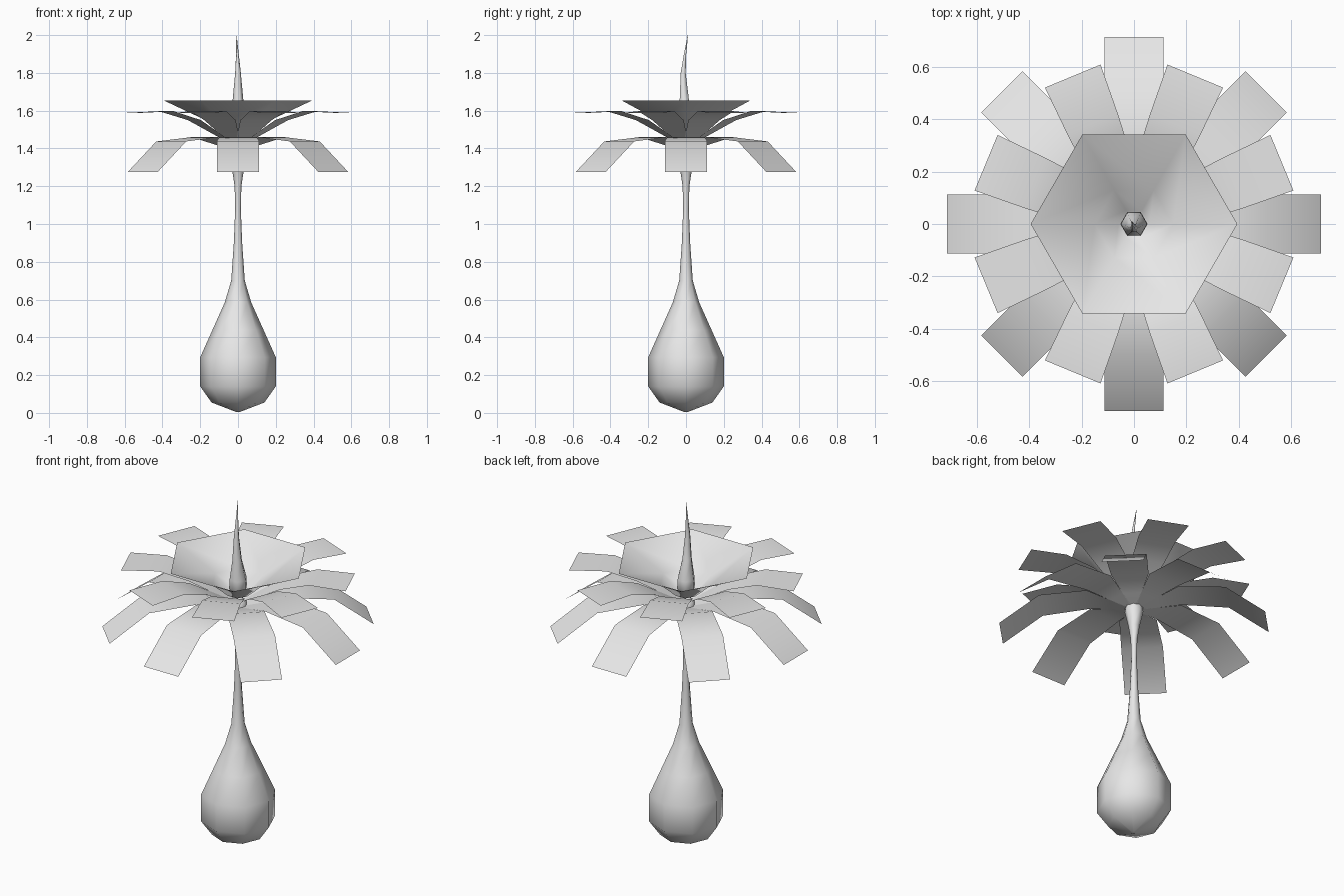
import bpy, bmesh
from math import sin, cos, tau

cube = bpy.data.objects.get("Cube")
if cube:
    bpy.data.objects.remove(cube)

grey = bpy.data.materials.new("pale grey")
grey.use_nodes = True
colour = (0.8, 0.8, 0.8, 1)
grey.diffuse_color = colour
grey.node_tree.nodes["Principled BSDF"].inputs["Base Color"].default_value = colour


def finish(name, bm):
    mesh = bpy.data.meshes.new(name)
    bm.to_mesh(mesh)
    bm.free()
    mesh.materials.append(grey)
    mesh.shade_smooth()
    obj = bpy.data.objects.new(name, mesh)
    bpy.context.collection.objects.link(obj)
    return obj


def lathe(name, sides, rings, caps=True):
    """Skin stacked rings given as (radius, z, x offset, y offset)."""
    bm = bmesh.new()
    loops = []
    for r, z, ox, oy in rings:
        loops.append([bm.verts.new((ox + r * cos(tau * i / sides),
                                    oy + r * sin(tau * i / sides), z))
                      for i in range(sides)])
    for low, high in zip(loops, loops[1:]):
        for i in range(sides):
            j = (i + 1) % sides
            bm.faces.new((low[i], low[j], high[j], high[i]))
    if caps:
        bm.faces.new(loops[0][::-1])
        bm.faces.new(loops[-1])
    return finish(name, bm)


def petal_ring(name, count, start, profile):
    """Thin petals around z, profile given as (distance, z, half width)."""
    for k in range(count):
        a = start + tau * k / count
        bm = bmesh.new()
        rows = []
        for r, z, w in profile:
            rows.append([bm.verts.new((r * cos(a) - s * w * sin(a),
                                       r * sin(a) + s * w * cos(a), z))
                         for s in (-1, 1)])
        for p, q in zip(rows, rows[1:]):
            bm.faces.new((p[0], q[0], q[1], p[1]))
        finish(f"{name}_{k + 1}", bm)


# Bulb tapering into a slender stem with a flared top
bulb = [(0.01, 0.005), (0.14, 0.055), (0.2, 0.14), (0.2, 0.295),
        (0.135, 0.44), (0.07, 0.585), (0.036, 0.7), (0.022, 0.9),
        (0.015, 1.08), (0.018, 1.2), (0.03, 1.28), (0.05, 1.37),
        (0.045, 1.42), (0.015, 1.44)]
lathe("bulb_and_stem", 8, [(r, z, 0, 0) for r, z in bulb])

# Drooping outer petals and flat inner petals
petal_ring("lower_petal", 8, 0,
           [(0.02, 1.39, 0.012), (0.12, 1.42, 0.05), (0.247, 1.46, 0.1),
            (0.5, 1.437, 0.112), (0.714, 1.275, 0.112)])
petal_ring("upper_petal", 8, tau / 16,
           [(0.02, 1.42, 0.012), (0.11, 1.47, 0.05), (0.25, 1.55, 0.09),
            (0.41, 1.597, 0.104), (0.612, 1.588, 0.115)])

# Six-sided open funnel
funnel = [(0.015, 1.44), (0.06, 1.46), (0.15, 1.54), (0.395, 1.655)]
lathe("funnel", 6, [(r, z, 0, 0) for r, z in funnel], caps=False)

# Bulbous pistil ending in a curved spike
lathe("pistil", 6,
      [(0.02, 1.45, 0, 0), (0.052, 1.5, 0, 0), (0.05, 1.55, 0, 0),
       (0.028, 1.66, 0, -0.009), (0.015, 1.8, 0, -0.015),
       (0.007, 1.9, -0.003, -0.005), (0.001, 2.0, -0.008, 0.01)])
